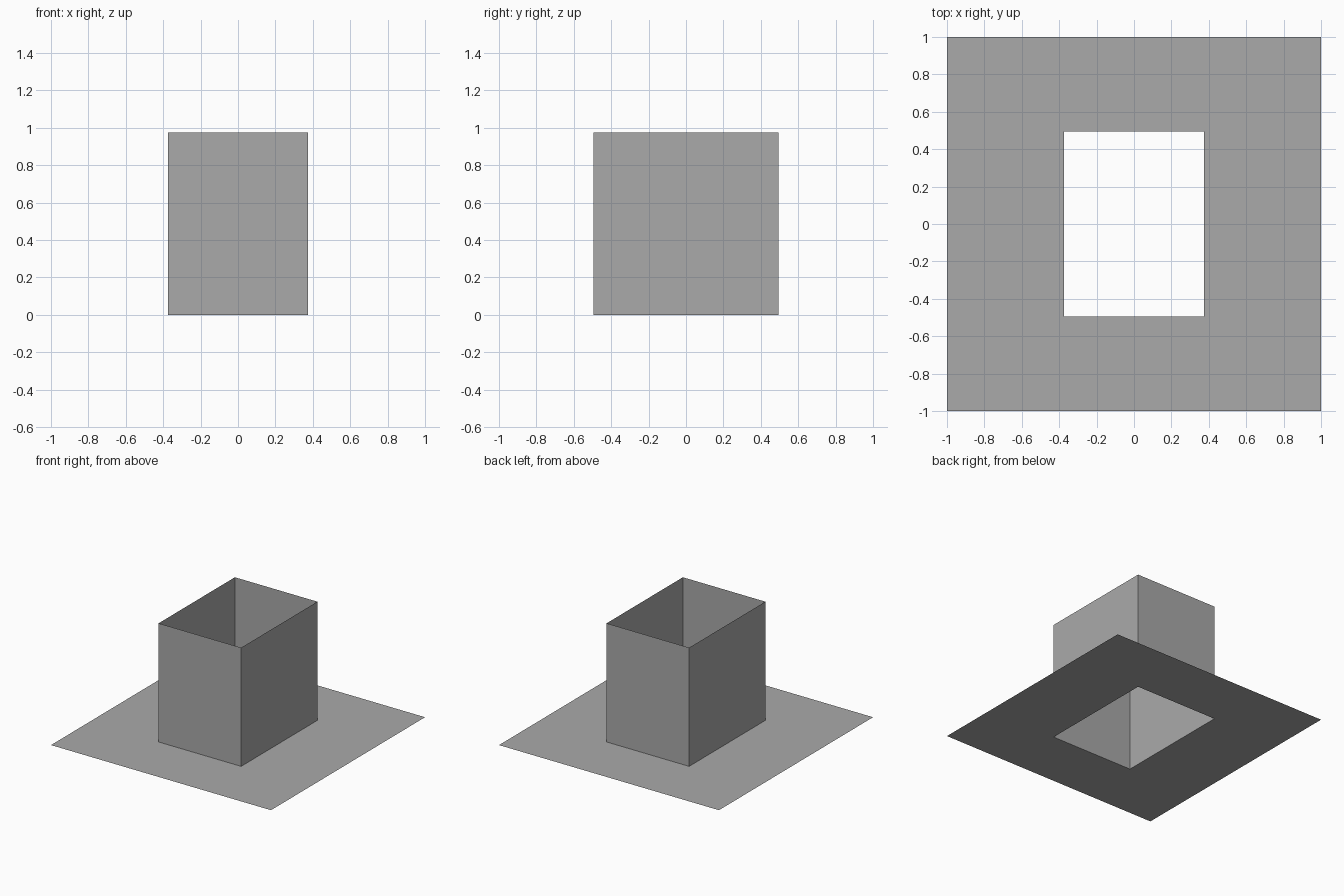
import bpy
import bmesh

old = bpy.data.objects.get("Cube")
if old:
    bpy.data.objects.remove(old, do_unlink=True)

HALF_X, HALF_Y, HEIGHT = 0.375, 0.495, 0.975

grey = bpy.data.materials.new("plain grey")
grey.use_nodes = True
colour = (0.4, 0.4, 0.4, 1)
grey.diffuse_color = colour
grey.node_tree.nodes["Principled BSDF"].inputs["Base Color"].default_value = colour


def rectangle(half_x, half_y, z):
    return [(-half_x, -half_y, z), (half_x, -half_y, z),
            (half_x, half_y, z), (-half_x, half_y, z)]


def sheet_between(name, first, second):
    """Join two four-cornered loops with a band of thin faces."""
    bm = bmesh.new()
    a = [bm.verts.new(p) for p in first]
    b = [bm.verts.new(p) for p in second]
    for i in range(4):
        j = (i + 1) % 4
        bm.faces.new((a[i], a[j], b[j], b[i]))
    mesh = bpy.data.meshes.new(name)
    bm.to_mesh(mesh)
    bm.free()
    mesh.materials.append(grey)
    obj = bpy.data.objects.new(name, mesh)
    bpy.context.collection.objects.link(obj)
    return obj


opening = rectangle(HALF_X, HALF_Y, 0)

# Flat square base with a rectangular opening, facing up
sheet_between("base_sheet", rectangle(1, 1, 0), opening)

# Four upright walls around the opening, open at the top, facing out
sheet_between("shaft_walls", opening, rectangle(HALF_X, HALF_Y, HEIGHT))
